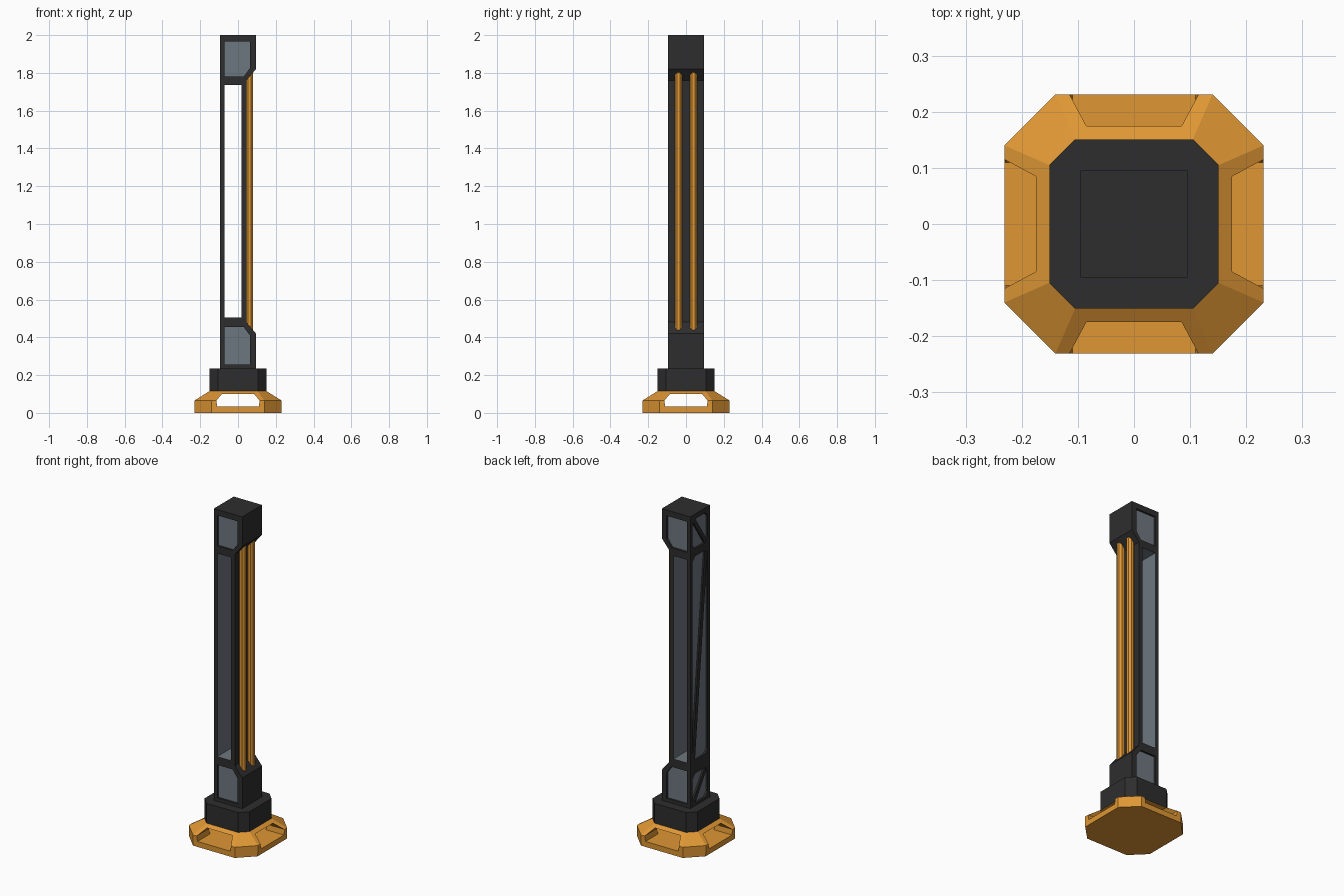
import bpy, bmesh, math
from mathutils import Vector

if "Cube" in bpy.data.objects:
    bpy.data.objects.remove(bpy.data.objects["Cube"])


def material(name, col):
    m = bpy.data.materials.new(name)
    m.diffuse_color = (*col, 1)
    m.use_nodes = True
    m.node_tree.nodes["Principled BSDF"].inputs["Base Color"].default_value = m.diffuse_color
    return m


BLACK = material("charcoal", (0.027, 0.027, 0.027))
GREY = material("slate_grey", (0.155, 0.185, 0.215))
ORANGE = material("orange", (0.74, 0.31, 0.035))

PLACE = {'x': lambda u, v, t: (t, u, v),
         'y': lambda u, v, t: (u, t, v),
         'z': lambda u, v, t: (u, v, t)}


def loft(name, rings, mats, side=0, cap=0):
    """Join rings of 3D points; side and cap are material indices."""
    bm = bmesh.new()
    loops = [[bm.verts.new(p) for p in r] for r in rings]
    n = len(loops[0])
    for a, b in zip(loops, loops[1:]):
        for i in range(n):
            j = (i + 1) % n
            bm.faces.new((a[i], a[j], b[j], b[i])).material_index = side
    for r in (loops[0], loops[-1]):
        bm.faces.new(r).material_index = cap
    bmesh.ops.recalc_face_normals(bm, faces=bm.faces)
    me = bpy.data.meshes.new(name)
    bm.to_mesh(me)
    bm.free()
    for m in mats:
        me.materials.append(m)
    ob = bpy.data.objects.new(name, me)
    bpy.context.collection.objects.link(ob)
    return ob


def prism(name, pts, axis, a, b, mats, side=0, cap=0):
    rings = [[PLACE[axis](u, v, t) for u, v in pts] for t in (a, b)]
    return loft(name, rings, mats, side, cap)


def cut(ob, cutter):
    cutter.hide_render = True
    mod = ob.modifiers.new("cut", 'BOOLEAN')
    mod.operation, mod.solver, mod.object = 'DIFFERENCE', 'EXACT', cutter
    bpy.context.view_layer.objects.active = ob
    bpy.ops.object.modifier_apply(modifier=mod.name)
    bpy.data.objects.remove(cutter)


def octagon(h, c):
    return [(c, h), (-c, h), (-h, c), (-h, -c), (-c, -h), (c, -h), (h, -c), (h, c)]


def chamfered(u, z0, z1, c):
    return [(-u + c, z0), (u - c, z0), (u, z0 + c), (u, z1 - c),
            (u - c, z1), (-u + c, z1), (-u, z1 - c), (-u, z0 + c)]


# Foot: octagonal, with a channel cut through each way
foot = loft("foot", [[(x, y, z) for x, y in octagon(h, c)] for h, c, z in
                     ((0.23, 0.14, 0), (0.231, 0.14, 0.065), (0.151, 0.105, 0.115))],
            [ORANGE])
window = [(-0.11, 0.033), (0.11, 0.033), (0.115, 0.065), (0.085, 0.1),
          (-0.085, 0.1), (-0.115, 0.065)]
for ax in 'xy':
    cut(foot, prism("channel", window, ax, -0.4, 0.4, [ORANGE]))

# Collar
prism("collar", octagon(0.151, 0.105), 'z', 0.112, 0.235, [BLACK])

# Column with wider head and lower block
W = 0.095
TWO = [BLACK, GREY]
column = prism("column", [(-W, 0.23), (W, 0.23), (W, 0.42), (0.045, 0.48),
                          (0.045, 1.76), (W, 1.82), (W, 2), (-W, 2)],
               'y', -W, W, TWO)

# Long opening, lined in grey
cut(column, prism("opening", [(-0.072, 0.505), (0.018, 0.505), (0.018, 1.735),
                              (-0.072, 1.735)], 'y', -0.3, 0.3, TWO, side=1))

# Grey panels sunk into front and back of the two blocks
panels = ([(-0.072, 0.255), (0.063, 0.255), (0.063, 0.41), (0.03, 0.455), (-0.072, 0.455)],
          [(-0.072, 1.78), (0.03, 1.78), (0.063, 1.825), (0.063, 1.965), (-0.072, 1.965)])
for p in panels:
    for s in (-1, 1):
        cut(column, prism("panel", p, 'y', s * 0.083, s * 0.2, TWO, cap=1))

# Left side recesses, each with a diagonal brace (d = lean direction)
for name, z0, z1, d in (("lower", 0.25, 0.43, -1), ("middle", 0.51, 1.745, -1),
                        ("upper", 1.79, 1.97, 1)):
    cut(column, prism("recess", chamfered(0.072, z0, z1, 0.025), 'x',
                      -0.083, -0.2, TWO, cap=1))
    lo, hi = Vector((-d * 0.06, z0)), Vector((d * 0.06, z1))
    along = (hi - lo).normalized()
    n = Vector((-along.y, along.x)) * 0.013
    prism(name + "_brace", [lo - n, hi - n, hi + n, lo + n], 'x',
          -0.093, -0.08, [BLACK])

# Pair of orange tubes on the right side
for i, y in enumerate((-0.04, 0.04)):
    pts = [(0.06 + 0.021 * math.cos(math.radians(22.5 + 45 * k)),
            y + 0.021 * math.sin(math.radians(22.5 + 45 * k))) for k in range(8)]
    prism(f"tube_{i + 1}", pts, 'z', 0.42, 1.82, [ORANGE])
